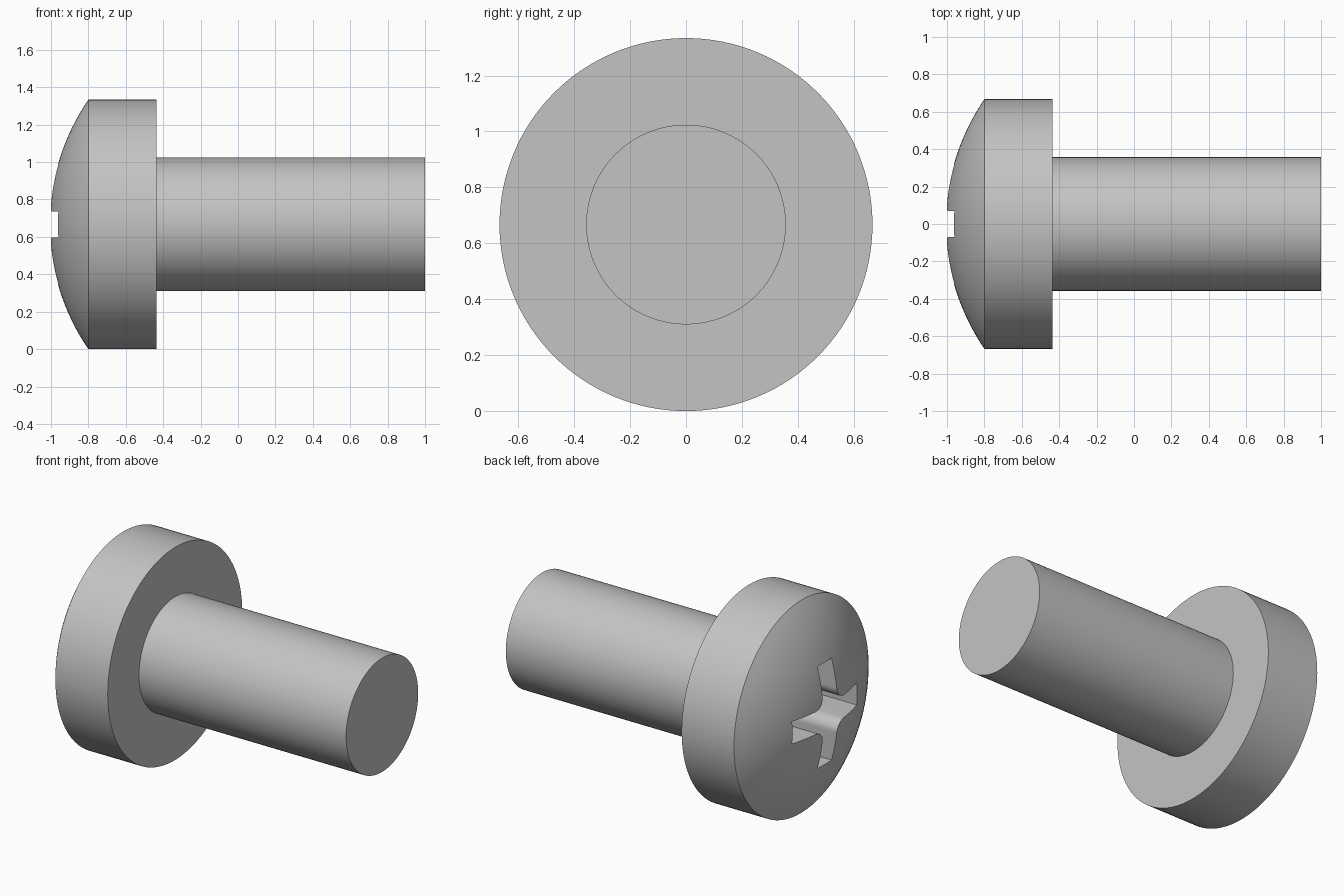
import bpy, bmesh
from math import sin, cos, asin, pi, radians
from mathutils import Matrix, Vector

cube = bpy.data.objects.get("Cube")
if cube:
    bpy.data.objects.remove(cube, do_unlink=True)

HEAD_R, SHAFT_R = 0.667, 0.357
APEX, RIM, SHOULDER, TIP = -1.007, -0.80, -0.437, 1.0
ARM, HALF, FILLET = 0.32, 0.07, 0.07      # cross recess
SEGMENTS = 128

steel = bpy.data.materials.new("grey_steel")
steel.use_nodes = True
grey = (0.55, 0.55, 0.55, 1)
steel.diffuse_color = grey
steel.node_tree.nodes["Principled BSDF"].inputs["Base Color"].default_value = grey


def make_object(name, bm):
    bmesh.ops.recalc_face_normals(bm, faces=bm.faces)
    mesh = bpy.data.meshes.new(name)
    bm.to_mesh(mesh)
    bm.free()
    mesh.materials.append(steel)
    obj = bpy.data.objects.new(name, mesh)
    bpy.context.collection.objects.link(obj)
    obj.location.z = HEAD_R
    return obj


# Screw outline: domed head, rim, shoulder and plain shaft, turned about x
sag = RIM - APEX
dome_r = (HEAD_R ** 2 + sag ** 2) / (2 * sag)
dome_angle = asin(HEAD_R / dome_r)
profile = []
for i in range(17):
    a = dome_angle * i / 16
    profile.append((APEX + dome_r * (1 - cos(a)), dome_r * sin(a)))
profile += [(SHOULDER, HEAD_R), (SHOULDER, SHAFT_R), (TIP, SHAFT_R), (TIP, 0)]

bm = bmesh.new()
verts = [bm.verts.new((x, 0, r)) for x, r in profile]
edges = [bm.edges.new(pair) for pair in zip(verts, verts[1:])]
bmesh.ops.spin(bm, geom=verts + edges, cent=(0, 0, 0), axis=(1, 0, 0),
               angle=2 * pi, steps=SEGMENTS, use_merge=True)
bmesh.ops.remove_doubles(bm, verts=bm.verts, dist=1e-5)
screw = make_object("screw", bm)

# Cross-shaped cutter with rounded inner corners
bm = bmesh.new()
outline = []
centre = HALF + FILLET
for quarter in range(4):
    turn = Matrix.Rotation(quarter * pi / 2, 3, "X")
    points = [(ARM, -HALF), (ARM, HALF)]
    for i in range(9):
        a = -pi / 2 - i * pi / 16
        points.append((centre + FILLET * cos(a), centre + FILLET * sin(a)))
    outline += [bm.verts.new(turn @ Vector((-1.2, y, z))) for y, z in points]
# Fillet arcs run from each arm to the next one
face = bm.faces.new(outline)
result = bmesh.ops.extrude_face_region(bm, geom=[face])
moved = [v for v in result["geom"] if isinstance(v, bmesh.types.BMVert)]
bmesh.ops.translate(bm, verts=moved, vec=(0.65, 0, 0))
cutter = make_object("recess_cutter", bm)
cutter.hide_render = True

# Cut the recess into the head
cut = screw.modifiers.new("recess", "BOOLEAN")
cut.operation = "DIFFERENCE"
cut.solver = "EXACT"
cut.object = cutter
bpy.ops.object.select_all(action="DESELECT")
screw.select_set(True)
bpy.context.view_layer.objects.active = screw
bpy.ops.object.modifier_apply(modifier=cut.name)
bpy.data.objects.remove(cutter, do_unlink=True)
bpy.ops.object.shade_smooth_by_angle(angle=radians(30))
